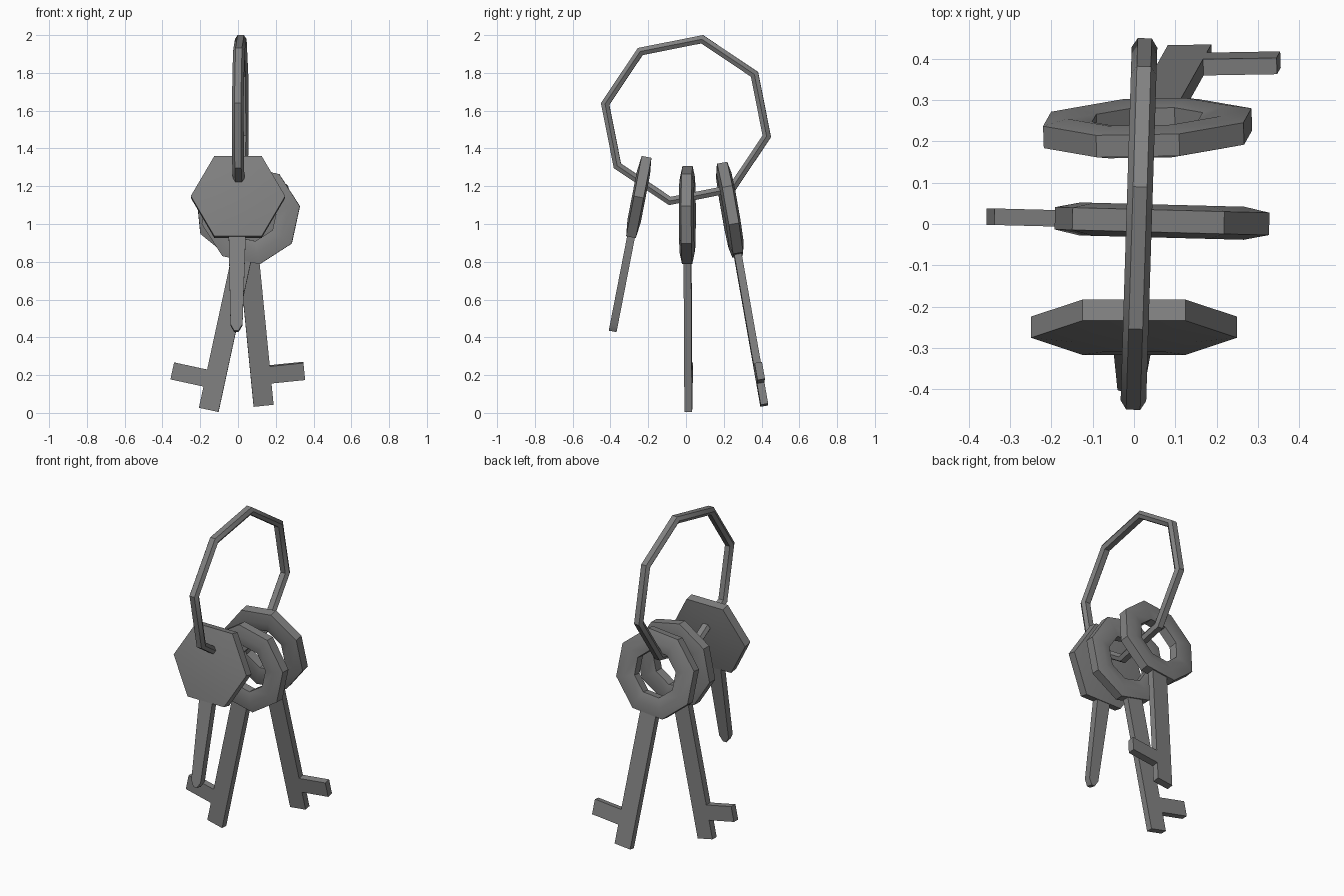
import bpy, bmesh, math
from mathutils import Matrix, Vector

if "Cube" in bpy.data.objects:
    bpy.data.objects.remove(bpy.data.objects["Cube"], do_unlink=True)

GREY = (0.22, 0.22, 0.22, 1)
metal = bpy.data.materials.new("grey metal")
metal.use_nodes = True
metal.diffuse_color = GREY
metal.node_tree.nodes["Principled BSDF"].inputs["Base Color"].default_value = GREY


def finish(name, bm, matrix):
    bmesh.ops.recalc_face_normals(bm, faces=bm.faces)
    mesh = bpy.data.meshes.new(name)
    bm.to_mesh(mesh)
    bm.free()
    mesh.materials.append(metal)
    obj = bpy.data.objects.new(name, mesh)
    bpy.context.collection.objects.link(obj)
    obj.matrix_world = matrix
    bpy.ops.object.select_all(action='DESELECT')
    obj.select_set(True)
    bpy.context.view_layer.objects.active = obj
    bpy.ops.object.shade_smooth_by_angle(angle=math.radians(40))


def lathe(name, profile, sides, phase, matrix, hollow=True):
    """Sweep a (radius, depth) profile around the local y axis."""
    bm = bmesh.new()
    loops = []
    for i in range(sides):
        a = math.radians(phase) + math.tau * i / sides
        loops.append([bm.verts.new((r * math.cos(a), d, r * math.sin(a)))
                      for r, d in profile])
    n = len(profile)
    for i in range(sides):
        p, q = loops[i], loops[(i + 1) % sides]
        for j in range(n if hollow else n - 1):
            k = (j + 1) % n
            bm.faces.new((p[j], p[k], q[k], q[j]))
    if not hollow:
        bm.faces.new([loop[0] for loop in loops])
        bm.faces.new([loop[-1] for loop in loops])
    finish(name, bm, matrix)


def plate(name, outline, thickness, matrix):
    """Extrude an (x, z) outline evenly about the local y = 0 plane."""
    bm = bmesh.new()
    face = bm.faces.new([bm.verts.new((x, -thickness / 2, z)) for x, z in outline])
    out = bmesh.ops.extrude_face_region(bm, geom=[face])
    verts = [v for v in out["geom"] if isinstance(v, bmesh.types.BMVert)]
    bmesh.ops.translate(bm, verts=verts, vec=(0, thickness, 0))
    finish(name, bm, matrix)


def pose(location, turn, tilt, roll):
    return (Matrix.Translation(Vector(location))
            @ Matrix.Rotation(math.radians(turn), 4, 'Z')
            @ Matrix.Rotation(math.radians(tilt), 4, 'X')
            @ Matrix.Rotation(math.radians(roll), 4, 'Y'))


def band(inner, outer, rim, crest):
    mid = (inner + outer) / 2
    return [(outer, -rim), (outer, rim), (mid, crest),
            (inner, rim), (inner, -rim), (mid, -crest)]


# Eight-sided carrying ring
lathe("key_ring", band(0.414, 0.459, 0.017, 0.031), 8, 33.7,
      pose((0.012, 0, 1.55), 88.2, 0, 0))

# Two toothed keys with open bows
for name, side, matrix in (
        ("middle_key", -1, pose((0.068, 0.007, 1.047), -1.5, 0, 12.2)),
        ("back_key", 1, pose((0.033, 0.232, 1.075), 2, 9.8, -5.9))):
    lathe(name + "_bow", band(0.14, 0.264, 0.027, 0.04), 8, 22.5, matrix)
    outline = [(-0.053, -0.2), (-0.053, -1.055), (0.053, -1.055), (0.053, -0.94),
               (0.232, -0.94), (0.232, -0.848), (0.053, -0.848), (0.053, -0.2)]
    plate(name + "_shaft", [(side * x, z) for x, z in outline], 0.04, matrix)

# Plain key with a solid hexagonal bow
front = pose((0, -0.25, 1.143), 0, -11, 0)
lathe("front_key_bow", [(0.15, -0.036), (0.25, -0.026), (0.25, 0.026), (0.15, 0.036)],
      6, 0, front, hollow=False)
plate("front_key_shaft",
      [(-0.05, -0.18), (-0.04, -0.69), (-0.02, -0.725), (0.002, -0.725),
       (0.024, -0.69), (0.042, -0.18)], 0.042, front)
